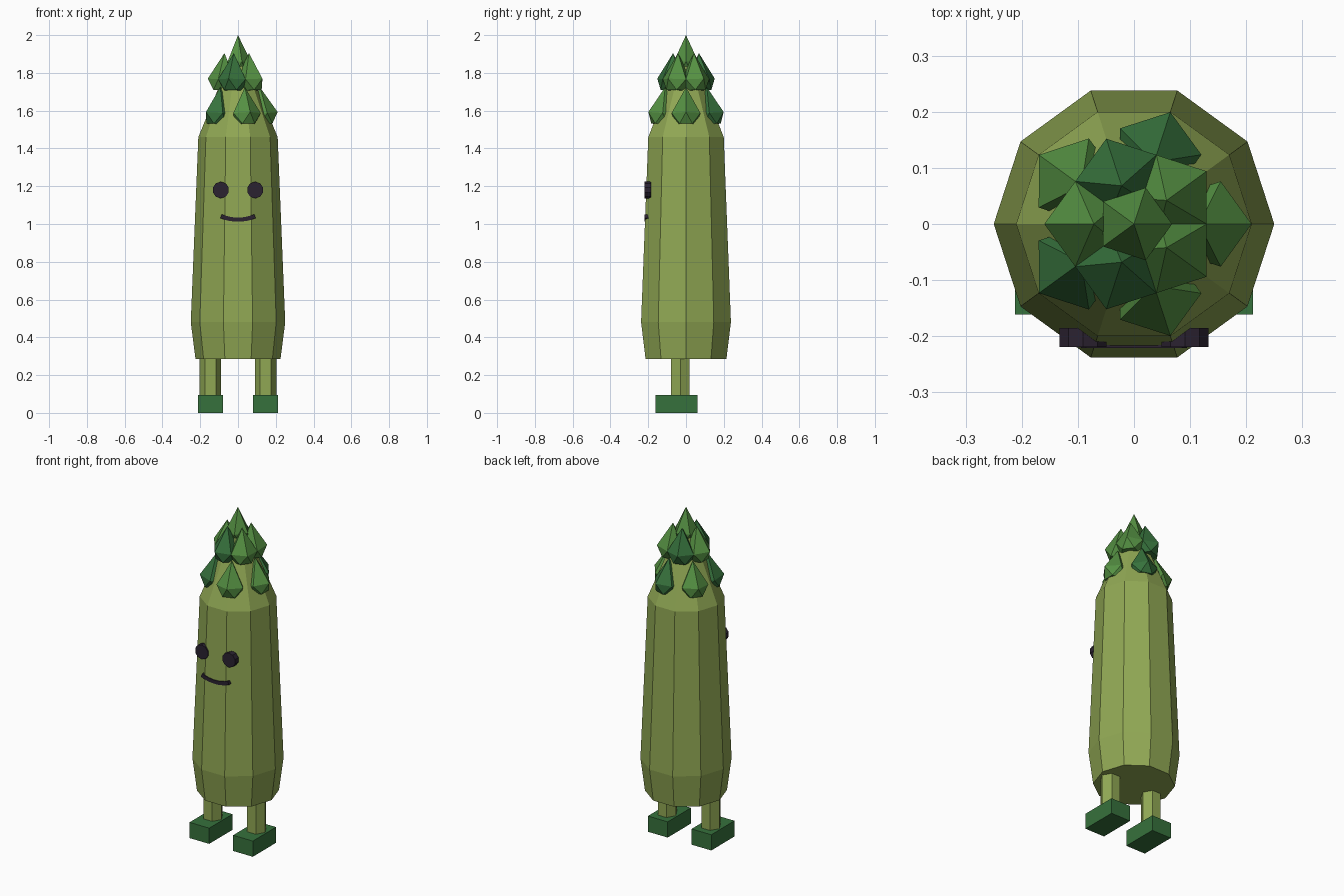
import bpy, bmesh, math
from mathutils import Matrix, Vector

if "Cube" in bpy.data.objects:
    bpy.data.objects.remove(bpy.data.objects["Cube"])


def material(name, rgb):
    m = bpy.data.materials.new(name)
    m.diffuse_color = (*rgb, 1)
    m.use_nodes = True
    m.node_tree.nodes["Principled BSDF"].inputs["Base Color"].default_value = m.diffuse_color
    return m


STALK = material("stalk green", (0.28, 0.39, 0.088))
LIGHT = material("leaf green", (0.09, 0.28, 0.055))
DARK = material("deep green", (0.037, 0.165, 0.045))
INK = material("dark plum", (0.024, 0.016, 0.03))


def finish(name, bm, mat):
    bmesh.ops.recalc_face_normals(bm, faces=bm.faces)
    me = bpy.data.meshes.new(name)
    bm.to_mesh(me)
    bm.free()
    me.materials.append(mat)
    ob = bpy.data.objects.new(name, me)
    bpy.context.collection.objects.link(ob)
    return ob


def lathe(name, profile, sides, mat, matrix=Matrix(), phase=0.0):
    """Faceted solid from (radius, z) rings; radius 0 makes a point."""
    bm = bmesh.new()
    rings = []
    for r, z in profile:
        n = sides if r > 0 else 1
        rings.append([bm.verts.new((r * math.cos(phase + math.tau * i / sides),
                                    r * math.sin(phase + math.tau * i / sides), z))
                      for i in range(n)])
    for a, b in zip(rings, rings[1:]):
        for i in range(sides):
            j = (i + 1) % sides
            if len(b) == 1:
                bm.faces.new((a[i], a[j], b[0]))
            else:
                bm.faces.new((a[i], a[j], b[j], b[i]))
    for ring in (rings[0], rings[-1]):
        if len(ring) > 1:
            bm.faces.new(ring)
    bmesh.ops.transform(bm, matrix=matrix, verts=bm.verts)
    return finish(name, bm, mat)


def box(name, center, size, mat):
    bm = bmesh.new()
    bmesh.ops.create_cube(bm, size=1, matrix=Matrix.Translation(center) @ Matrix.Diagonal((*size, 1)))
    return finish(name, bm, mat)


def bud_leaf(name, radius, z, angle, tilt, mat, width=0.08, height=0.14):
    """Pointed five-sided scale: twisted lower ring, wide ring, tip."""
    bm = bmesh.new()
    step = math.tau / 5
    low = [bm.verts.new((0.72 * width * math.cos(step * (i + .5)),
                         0.72 * width * math.sin(step * (i + .5)), -0.058)) for i in range(5)]
    mid = [bm.verts.new((width * math.cos(step * i), width * math.sin(step * i), 0))
           for i in range(5)]
    tip = bm.verts.new((0, 0, height))
    bm.faces.new(low)
    for i in range(5):
        j = (i + 1) % 5
        bm.faces.new((mid[i], mid[j], tip))
        bm.faces.new((mid[i], low[i], mid[j]))
        bm.faces.new((low[i], low[j], mid[j]))
    m = (Matrix.Rotation(angle, 4, 'Z') @ Matrix.Translation((radius, 0, z))
         @ Matrix.Rotation(-tilt, 4, 'Y'))
    bmesh.ops.transform(bm, matrix=m, verts=bm.verts)
    return finish(name, bm, mat)


# Stalk body
lathe("stalk_body", [(0.225, 0.285), (0.25, 0.48), (0.21, 1.46), (0.05, 1.85)], 10, STALK)

# Scales of the bud: two tiers and a tip
for tier, (radius, z, offset, tilt) in enumerate([(0.13, 1.585, 0, 0.1), (0.08, 1.765, 36, 0.06)]):
    for i in range(5):
        bud_leaf(f"bud_leaf_{tier + 1}_{i + 1}", radius, z, math.radians(offset + 72 * i), tilt,
                 DARK if i % 2 else LIGHT)
bud_leaf("bud_tip", 0, 1.86, 0, 0, LIGHT, width=0.068)

# Legs, feet and eyes
for side, s in (("left", -1), ("right", 1)):
    lathe(f"{side}_leg", [(0.057, 0.08), (0.057, 0.3)], 6, STALK,
          Matrix.Translation((s * 0.146, -0.03, 0)))
    box(f"{side}_foot", (s * 0.146, -0.05, 0.0475), (0.132, 0.222, 0.095), DARK)
    lathe(f"{side}_eye", [(0.044, 0), (0.044, 0.034)], 10, INK,
          Matrix.Translation((s * 0.091, -0.185, 1.18)) @ Matrix.Rotation(math.pi / 2, 4, 'X'),
          math.pi / 10)

# Smile: curved bar
bm = bmesh.new()
sections = []
for i in range(9):
    t = i / 4 - 1
    x, z = 0.09 * t, 1.023 + 0.018 * t * t
    n = Vector((-0.036 * t / 0.09, 1)).normalized() * 0.011
    sections.append([bm.verts.new((x + k * n.x, y, z + k * n.y))
                     for k, y in ((-1, -0.221), (1, -0.221), (1, -0.198), (-1, -0.198))])
for a, b in zip(sections, sections[1:]):
    for k in range(4):
        bm.faces.new((a[k], a[(k + 1) % 4], b[(k + 1) % 4], b[k]))
bm.faces.new(sections[0])
bm.faces.new(sections[-1])
finish("smile", bm, INK)
